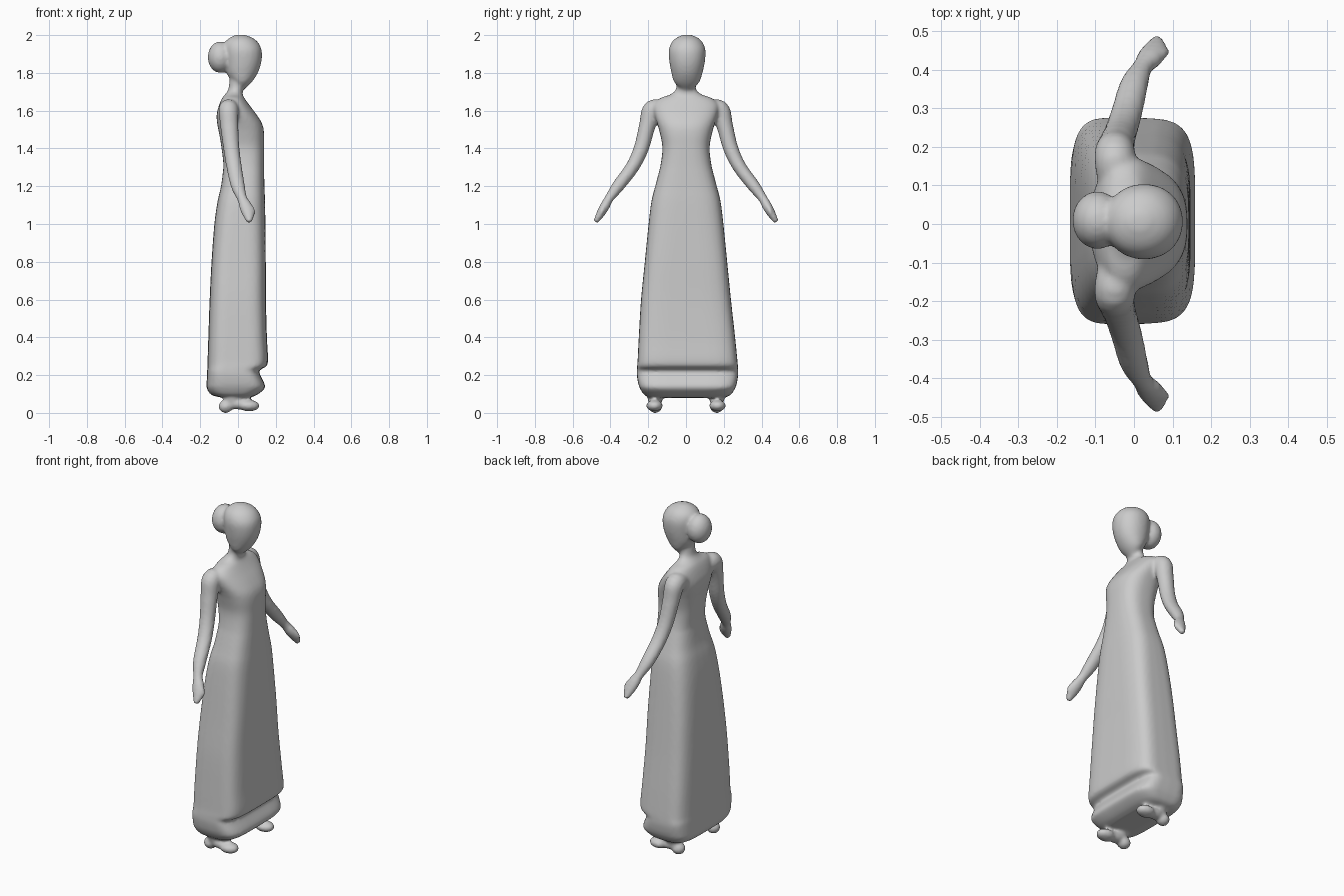
import bpy, bmesh, math
from mathutils import Vector

bm = bmesh.new()
SEG = 40


def smooth_rows(rows, steps=5):
    """Catmull-Rom interpolation through rows of section parameters."""
    out = []
    for i in range(len(rows) - 1):
        p0, p1 = rows[max(i - 1, 0)], rows[i]
        p2, p3 = rows[i + 1], rows[min(i + 2, len(rows) - 1)]
        for k in range(steps):
            t = k / steps
            out.append([0.5 * (2 * b + (c - a) * t + (2 * a - 5 * b + 4 * c - d) * t * t
                               + (3 * b - a - 3 * c + d) * t ** 3)
                        for a, b, c, d in zip(p0, p1, p2, p3)])
    return out + [list(rows[-1])]


def skin(rings):
    """Bridge rings of points into a closed shell."""
    vs = [[bm.verts.new(p) for p in r] for r in rings]
    for a, b in zip(vs, vs[1:]):
        n = len(a)
        for i in range(n):
            bm.faces.new((a[i], a[(i + 1) % n], b[(i + 1) % n], b[i]))
    bm.faces.new(vs[0][::-1])
    bm.faces.new(vs[-1])


def power(v, e):
    return math.copysign(abs(v) ** e, v)


def upright(rows):
    """Stack of superellipses: z, back x, front x, half width, squareness, centre y."""
    rings = []
    for z, x0, x1, w, n, cy in smooth_rows(rows):
        ring = []
        for i in range(SEG):
            a = 2 * math.pi * i / SEG
            ring.append(((x0 + x1) / 2 + (x1 - x0) / 2 * power(math.cos(a), 2 / n),
                         cy + w * power(math.sin(a), 2 / n), z))
        rings.append(ring)
    skin(rings)


def limb(rows):
    """Tube along a path: x, y, z, radius along x, radius across."""
    rows = smooth_rows(rows)
    rings = []
    for i, r in enumerate(rows):
        t = Vector(rows[min(i + 1, len(rows) - 1)][:3]) - Vector(rows[max(i - 1, 0)][:3])
        v = t.cross(Vector((1, 0, 0))).normalized()
        u = v.cross(t).normalized()
        angles = [2 * math.pi * k / 20 for k in range(20)]
        rings.append([Vector(r[:3]) + u * r[3] * math.cos(a) + v * r[4] * math.sin(a)
                      for a in angles])
    skin(rings)


def blob(c, r):
    res = bmesh.ops.create_uvsphere(bm, u_segments=28, v_segments=18, radius=1)
    for v in res["verts"]:
        v.co = Vector([c[k] + v.co[k] * r[k] for k in range(3)])


# long gown with the folded hem, torso and neck
upright([
    (0.08, -0.08, 0.06, 0.19, 3, .008), (0.095, -0.14, 0.10, 0.228, 4, .008),
    (0.13, -0.165, 0.142, 0.252, 4.5, .008), (0.16, -0.166, 0.138, 0.262, 4.5, .008),
    (0.20, -0.164, 0.118, 0.268, 4.5, .008), (0.225, -0.163, 0.112, 0.268, 4.5, .008),
    (0.245, -0.162, 0.148, 0.267, 4.5, .008), (0.28, -0.161, 0.159, 0.264, 4.5, .008),
    (0.40, -0.157, 0.153, 0.255, 4.5, .005), (0.60, -0.15, 0.148, 0.238, 4.2, 0),
    (0.80, -0.14, 0.147, 0.218, 4, 0), (1.00, -0.125, 0.145, 0.198, 3.5, 0),
    (1.12, -0.108, 0.143, 0.183, 3.2, 0), (1.20, -0.09, 0.14, 0.163, 3, 0),
    (1.30, -0.077, 0.138, 0.137, 2.8, 0)])
upright([
    (1.20, -0.09, 0.14, 0.163, 3, 0), (1.30, -0.077, 0.138, 0.137, 2.8, 0),
    (1.40, -0.087, 0.138, 0.125, 2.7, 0), (1.48, -0.10, 0.138, 0.138, 2.6, 0),
    (1.53, -0.11, 0.128, 0.152, 2.5, 0), (1.58, -0.113, 0.098, 0.168, 2.4, 0),
    (1.63, -0.10, 0.06, 0.172, 2.3, 0), (1.665, -0.085, 0.035, 0.14, 2.2, 0),
    (1.685, -0.07, 0.025, 0.085, 2, 0), (1.71, -0.052, 0.027, 0.056, 2, 0),
    (1.76, -0.045, 0.04, 0.05, 2, 0), (1.80, -0.04, 0.04, 0.05, 2, 0)])

# head and hair bun
upright([
    (1.715, 0.0, 0.035, 0.03, 2, .004), (1.75, -0.03, 0.072, 0.066, 2, .004),
    (1.80, -0.06, 0.105, 0.082, 2.1, .005), (1.86, -0.07, 0.124, 0.094, 2.1, .006),
    (1.92, -0.075, 0.125, 0.097, 2.1, .006), (1.96, -0.07, 0.107, 0.083, 2, .006),
    (1.985, -0.045, 0.078, 0.058, 2, .006), (2.002, -0.01, 0.035, 0.02, 2, .006)])
blob((-0.095, 0.01, 1.883), (0.065, 0.075, 0.083))

# arms, hands and feet on both sides
for s in (-1, 1):
    limb([(x, s * y, z, a, b) for x, y, z, a, b in (
        (-0.045, 0.11, 1.60, 0.05, 0.045), (-0.05, 0.175, 1.603, 0.053, 0.055),
        (-0.046, 0.205, 1.52, 0.048, 0.044), (-0.035, 0.237, 1.40, 0.043, 0.04),
        (-0.02, 0.285, 1.30, 0.041, 0.036), (0.0, 0.36, 1.20, 0.037, 0.033),
        (0.022, 0.407, 1.135, 0.027, 0.024), (0.042, 0.432, 1.09, 0.035, 0.026),
        (0.056, 0.458, 1.045, 0.029, 0.021), (0.06, 0.479, 1.010, 0.015, 0.013))])
    limb([(0.045, s * 0.425, 1.11, 0.016, 0.016), (0.076, s * 0.443, 1.075, 0.014, 0.014),
          (0.08, s * 0.45, 1.045, 0.009, 0.009)])
    blob((-0.065, s * 0.163, 0.034), (0.038, 0.037, 0.035))
    blob((0.0, s * 0.165, 0.048), (0.07, 0.036, 0.03))
    blob((0.058, s * 0.167, 0.038), (0.057, 0.044, 0.03))
    blob((-0.03, s * 0.163, 0.085), (0.05, 0.04, 0.06))

bmesh.ops.recalc_face_normals(bm, faces=bm.faces)
me = bpy.data.meshes.new("woman_in_long_gown")
bm.to_mesh(me)
bm.free()
figure = bpy.data.objects.new("woman_in_long_gown", me)
bpy.context.collection.objects.link(figure)

# fuse the parts into one soft sculpted skin
fuse = figure.modifiers.new("fuse", "REMESH")
fuse.mode = "VOXEL"
fuse.voxel_size = 0.009
fuse.use_smooth_shade = True
soften = figure.modifiers.new("soften", "SMOOTH")
soften.factor = 0.5
soften.iterations = 6
